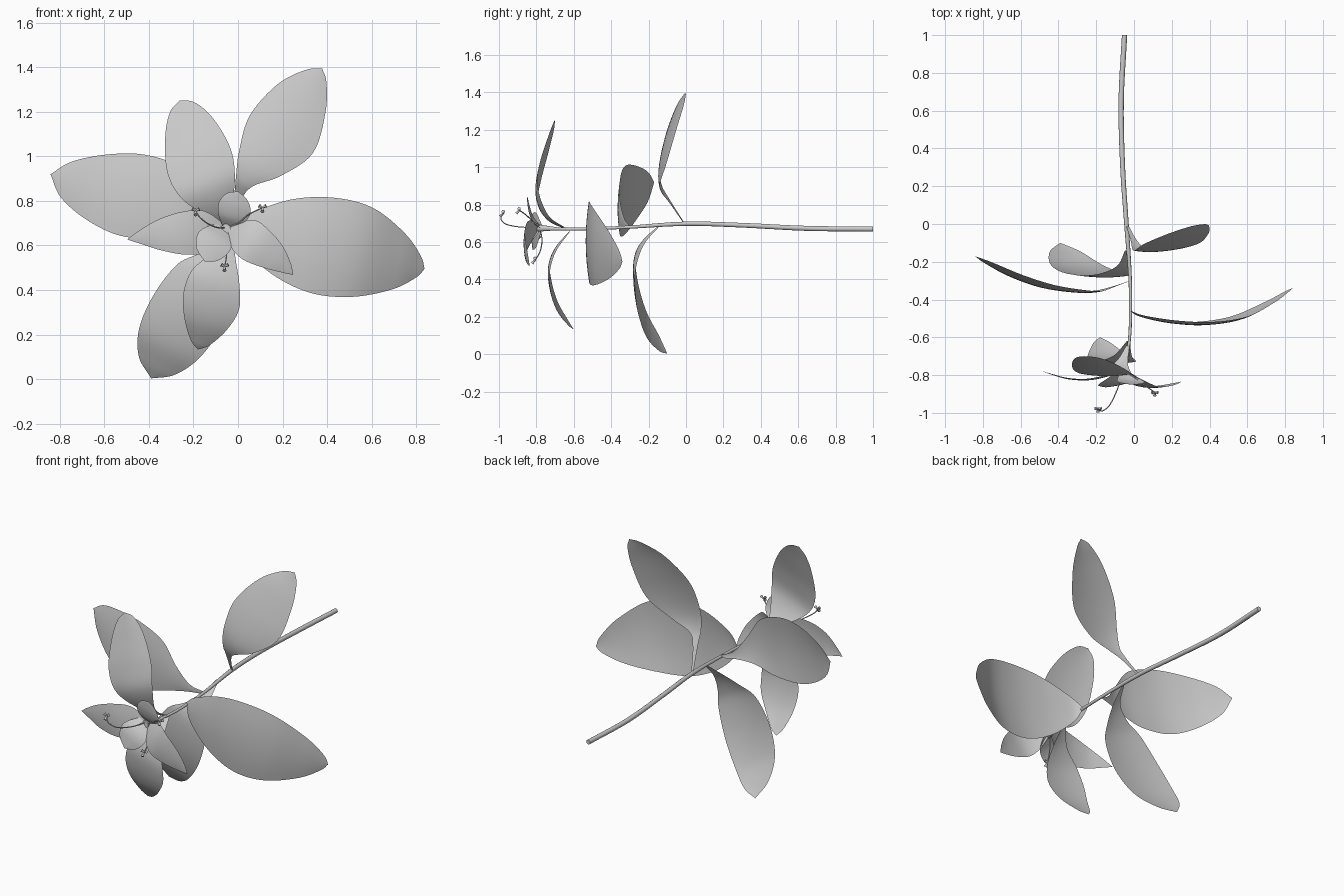
import bpy, bmesh, math
from mathutils import Vector


def catmull(pts, per_span):
    """Smooth points of any dimension through the given controls."""
    p = [Vector(q) for q in pts]
    p = [p[0] * 2 - p[1]] + p + [p[-1] * 2 - p[-2]]
    out = []
    for i in range(1, len(p) - 2):
        a, b, c, d = p[i - 1:i + 3]
        for k in range(per_span):
            t = k / per_span
            out.append(0.5 * (2 * b + (c - a) * t + (2 * a - 5 * b + 4 * c - d) * t ** 2
                              + (3 * b - a - 3 * c + d) * t ** 3))
    return out + [p[-2]]


def finish(bm, name):
    bmesh.ops.remove_doubles(bm, verts=bm.verts, dist=1e-5)
    me = bpy.data.meshes.new(name)
    bm.to_mesh(me)
    bm.free()
    for f in me.polygons:
        f.use_smooth = True
    ob = bpy.data.objects.new(name, me)
    bpy.context.collection.objects.link(ob)
    return ob


def leaf(name, spine, cup=0.08):
    """Blade swept along a spine of (x, y, z, half width)."""
    base, tip = spine[0], spine[-1]
    chord = Vector((tip[0] - base[0], 0, tip[2] - base[2])).normalized()
    side = Vector((chord.z, 0, -chord.x))
    n = 8
    bm = bmesh.new()
    rows = []
    for q in catmull(spine, 6):
        w = max(q[3], 0)
        row = []
        for j in range(n + 1):
            s = 2 * j / n - 1
            row.append(bm.verts.new(q.to_3d() + side * (w * s)
                                    + Vector((0, cup * w * (s * s - 0.3), 0))))
        rows.append(row)
    for a, b in zip(rows, rows[1:]):
        for j in range(n):
            bm.faces.new((a[j], a[j + 1], b[j + 1], b[j]))
    return finish(bm, name)


def tube(name, pts, sides=10):
    """Round rod through (x, y, z, radius) points."""
    cu = bpy.data.curves.new(name, 'CURVE')
    cu.dimensions = '3D'
    cu.bevel_depth = 1.0
    cu.bevel_resolution = max(0, sides // 2 - 2)
    cu.use_fill_caps = True
    path = catmull(pts, 5)
    sp = cu.splines.new('POLY')
    sp.points.add(len(path) - 1)
    for p, q in zip(sp.points, path):
        p.co = (q[0], q[1], q[2], 1)
        p.radius = q[3]
    ob = bpy.data.objects.new(name, cu)
    bpy.context.collection.objects.link(ob)
    return ob


# main stem
tube("stem", [(-.05, 1, .67, .014), (-.068, .65, .673, .014), (-.06, .3, .69, .013),
              (-.04, 0, .698, .012), (-.02, -.3, .68, .009), (-.02, -.55, .67, .008),
              (-.035, -.7, .67, .008)])
# flower tube joining the stem to the petals
tube("flower_tube", [(-.03, -.68, .67, .008), (-.045, -.74, .673, .014), (-.055, -.8, .675, .022)])

# large leaves along the stem
leaf("leaf_upper_right", [(-.035, -.01, .7, .008), (0, -.09, .82, .02), (.03, -.135, .89, .045),
                          (.1, -.145, .97, .11), (.195, -.115, 1.1, .165), (.285, -.06, 1.26, .125),
                          (.35, -.015, 1.36, .055), (.378, 0, 1.395, 0)])
leaf("leaf_left", [(-.02, -.3, .68, .008), (-.1, -.33, .7, .025), (-.19, -.358, .745, .085),
                   (-.3, -.36, .79, .165), (-.47, -.335, .825, .19), (-.63, -.28, .86, .155),
                   (-.77, -.21, .895, .085), (-.842, -.17, .92, 0)])
leaf("leaf_right", [(-.02, -.46, .68, .008), (.04, -.49, .665, .08), (.2, -.522, .635, .175),
                    (.38, -.53, .6, .22), (.56, -.5, .57, .205), (.72, -.42, .53, .13),
                    (.81, -.36, .505, .05), (.838, -.34, .495, 0)])
leaf("leaf_lower_left", [(-.04, -.14, .69, .008), (-.06, -.22, .61, .03), (-.1, -.265, .53, .08),
                         (-.15, -.28, .45, .14), (-.23, -.265, .3, .168), (-.31, -.22, .16, .15),
                         (-.365, -.15, .06, .09), (-.39, -.1, .003, 0)])
leaf("leaf_upper_front", [(-.03, -.64, .67, .008), (-.07, -.74, .73, .04), (-.13, -.8, .85, .125),
                          (-.175, -.785, .98, .152), (-.22, -.74, 1.13, .115),
                          (-.25, -.71, 1.22, .06), (-.262, -.7, 1.252, 0)])
leaf("leaf_lower_front", [(-.03, -.62, .66, .008), (-.06, -.7, .56, .05), (-.1, -.735, .46, .11),
                          (-.12, -.725, .35, .13), (-.145, -.69, .25, .1),
                          (-.17, -.63, .165, .045), (-.18, -.6, .133, 0)])

# flower petals
leaf("petal_left", [(-.05, -.77, .68, .01), (-.14, -.805, .665, .09), (-.24, -.825, .655, .097),
                    (-.35, -.82, .647, .07), (-.44, -.795, .637, .03), (-.498, -.775, .627, 0)])
leaf("petal_right", [(-.05, -.78, .68, .015), (.02, -.84, .65, .08), (.08, -.865, .605, .088),
                     (.16, -.86, .55, .064), (.22, -.845, .5, .028), (.248, -.835, .468, 0)])
leaf("petal_top", [(-.05, -.78, .68, .02), (-.03, -.82, .72, .06), (-.015, -.84, .77, .075),
                   (-.005, -.848, .82, .048), (0, -.85, .843, 0)])
leaf("petal_bottom", [(-.06, -.79, .675, .045), (-.09, -.83, .64, .074), (-.115, -.85, .605, .08),
                      (-.14, -.86, .56, .055), (-.15, -.865, .528, 0)])


# stamens: thin filaments ending in small forked anthers
def stamen(name, pts):
    tube(name, [p + (.003,) for p in pts], 6)
    end = Vector(pts[-1])
    for k in range(3):
        a = math.tau * k / 3 + 0.5
        lobe = end + Vector((.018 * math.cos(a), -.008 + .01 * math.sin(a), .018 * math.sin(a)))
        tube(f"{name}_anther_{k}", [(*end, .004), (*end.lerp(lobe, .6), .006), (*lobe, .009)], 8)


stamen("stamen_left", [(-.06, -.79, .68), (-.09, -.88, .68), (-.13, -.96, .695),
                       (-.17, -.99, .725), (-.19, -.975, .755)])
stamen("stamen_right", [(-.05, -.79, .68), (0, -.81, .70), (.05, -.85, .74), (.11, -.89, .77)])
stamen("stamen_lower", [(-.055, -.78, .67), (-.05, -.77, .61), (-.052, -.78, .55), (-.06, -.805, .505)])
